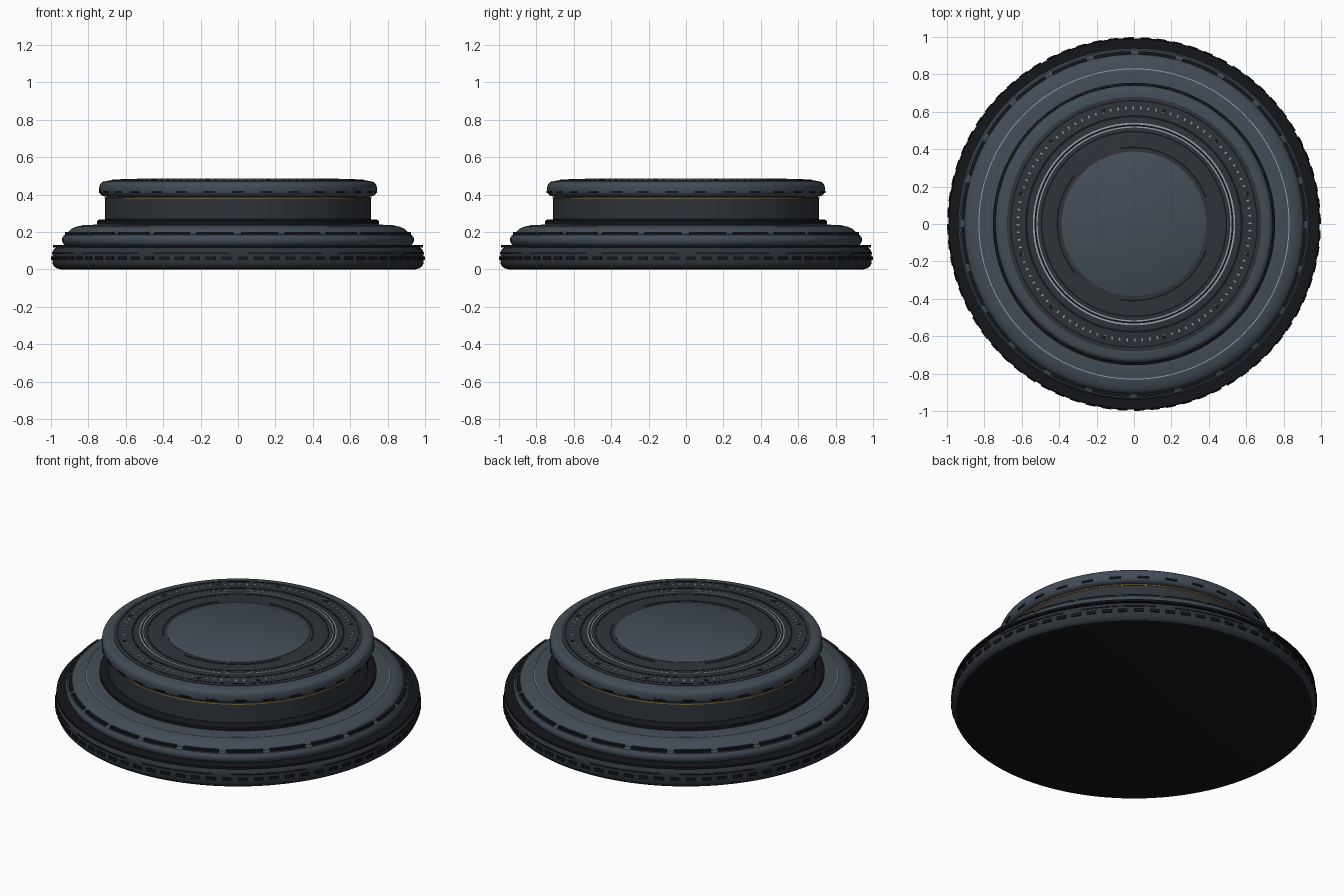
import bpy, bmesh
from math import sin, cos, radians, pi, tau

if "Cube" in bpy.data.objects:
    bpy.data.objects.remove(bpy.data.objects["Cube"])


def material(name, r, g, b):
    m = bpy.data.materials.new(name)
    m.diffuse_color = (r, g, b, 1)
    m.use_nodes = True
    m.node_tree.nodes["Principled BSDF"].inputs["Base Color"].default_value = m.diffuse_color
    return m


SLATE = material("slate", 0.055, 0.073, 0.095)
GRAPHITE = material("graphite", 0.028, 0.034, 0.042)
BLACK = material("black", 0.007, 0.008, 0.011)
SILVER = material("silver", 0.30, 0.34, 0.38)
GOLD = material("gold", 0.30, 0.17, 0.05)


def finish(name, bm, mat, smooth=True):
    bmesh.ops.recalc_face_normals(bm, faces=bm.faces)
    me = bpy.data.meshes.new(name)
    bm.to_mesh(me)
    bm.free()
    me.materials.append(mat)
    ob = bpy.data.objects.new(name, me)
    bpy.context.collection.objects.link(ob)
    if smooth:
        bpy.ops.object.select_all(action='DESELECT')
        ob.select_set(True)
        bpy.context.view_layer.objects.active = ob
        bpy.ops.object.shade_smooth_by_angle(angle=radians(35))
    return ob


def lathe(name, profile, mat, closed=False, n=128):
    """Revolve (radius, z) points; open profiles are capped with flat discs."""
    bm = bmesh.new()
    rings = [[bm.verts.new((r * cos(tau * i / n), r * sin(tau * i / n), z))
              for i in range(n)] for r, z in profile]
    pairs = list(zip(rings, rings[1:]))
    if closed:
        pairs.append((rings[-1], rings[0]))
    else:
        bm.faces.new(rings[0])
        bm.faces.new(rings[-1])
    for a, b in pairs:
        for i in range(n):
            j = (i + 1) % n
            bm.faces.new((a[i], a[j], b[j], b[i]))
    return finish(name, bm, mat)


def ring(name, r0, r1, z0, z1, mat):
    return lathe(name, [(r0, z0), (r1, z0), (r1, z1), (r0, z1)], mat, closed=True)


def arcs(name, r0, r1, z0, z1, count, span, mat, start=0.0, steps=4):
    """Evenly spaced curved blocks, each covering span degrees."""
    bm = bmesh.new()
    for k in range(count):
        a0 = radians(start) + tau * k / count
        secs = []
        for s in range(steps + 1):
            a = a0 + radians(span) * s / steps
            secs.append([bm.verts.new((r * cos(a), r * sin(a), z))
                         for r, z in ((r0, z0), (r1, z0), (r1, z1), (r0, z1))])
        for p, q in zip(secs, secs[1:]):
            for i in range(4):
                j = (i + 1) % 4
                bm.faces.new((p[i], p[j], q[j], q[i]))
        bm.faces.new(secs[0])
        bm.faces.new(secs[-1])
    return finish(name, bm, mat)


def rounded(r, z0, z1, b, steps=5):
    """Outer profile of a disc with rounded lower and upper edges."""
    low = [(r - b + b * sin(t), z0 + b - b * cos(t))
           for t in (pi / 2 * i / steps for i in range(steps + 1))]
    return low + [(x, z0 + z1 - z) for x, z in reversed(low)]


# Foot: black underside, rounded rim and the dark seam above it
lathe("foot_pad", [(0.95, 0.0), (0.97, 0.006), (0.97, 0.02)], BLACK)
lathe("foot_rim", rounded(0.992, 0.004, 0.12, 0.035), GRAPHITE)
ring("foot_seam", 0.90, 0.99, 0.118, 0.13, BLACK)
arcs("foot_grip_teeth", 0.97, 0.999, 0.05, 0.068, 72, 3.0, BLACK, steps=2)
arcs("foot_long_slots", 0.97, 0.995, 0.083, 0.09, 12, 24, BLACK, start=3, steps=8)

# Lower tier: stepped shoulder rising to a shallow deck
lathe("lower_tier", [(0.92, 0.125), (0.932, 0.135), (0.94, 0.15), (0.94, 0.168),
                     (0.93, 0.183), (0.91, 0.19), (0.905, 0.203), (0.89, 0.217),
                     (0.865, 0.228), (0.83, 0.235), (0.75, 0.24)], SLATE)
arcs("tier_slots", 0.895, 0.924, 0.18, 0.199, 24, 12.5, BLACK, start=1, steps=6)
ring("tier_silver_line", 0.827, 0.832, 0.23, 0.238, SILVER)

# Neck with dark collar
lathe("collar", [(0.755, 0.235), (0.755, 0.258), (0.745, 0.265), (0.71, 0.268)], BLACK)
lathe("neck", [(0.71, 0.26), (0.71, 0.385), (0.69, 0.395)], GRAPHITE)
ring("neck_gold_line", 0.69, 0.714, 0.378, 0.385, GOLD)

# Cap
lathe("cap", rounded(0.742, 0.39, 0.47, 0.03) + [(0.69, 0.475), (0.67, 0.475)], SLATE)
arcs("cap_slots", 0.72, 0.745, 0.408, 0.419, 30, 5, BLACK, start=3.5)

# Top deck: concentric rings
lathe("top_deck", [(0.68, 0.46), (0.68, 0.478), (0.67, 0.48)], GRAPHITE)
ring("deck_outer_groove", 0.655, 0.662, 0.47, 0.4815, BLACK)
arcs("deck_ticks", 0.613, 0.628, 0.475, 0.482, 96, 0.7, SILVER, steps=1)
arcs("deck_screws", 0.618, 0.636, 0.475, 0.483, 12, 1.7, BLACK, start=14.2, steps=1)
ring("deck_mid_groove", 0.57, 0.582, 0.475, 0.4815, BLACK)
ring("silver_ring_outer", 0.532, 0.541, 0.475, 0.485, SILVER)
ring("dark_ring", 0.522, 0.532, 0.475, 0.483, BLACK)
ring("silver_ring_inner", 0.515, 0.522, 0.475, 0.485, SILVER)
ring("inner_groove", 0.49, 0.498, 0.475, 0.4815, BLACK)
arcs("inner_arc_slots", 0.405, 0.414, 0.475, 0.482, 3, 80, BLACK, start=20, steps=24)

# Centre plate
lathe("centre_plate", [(0.387, 0.475), (0.387, 0.482), (0.382, 0.485)], SLATE)
